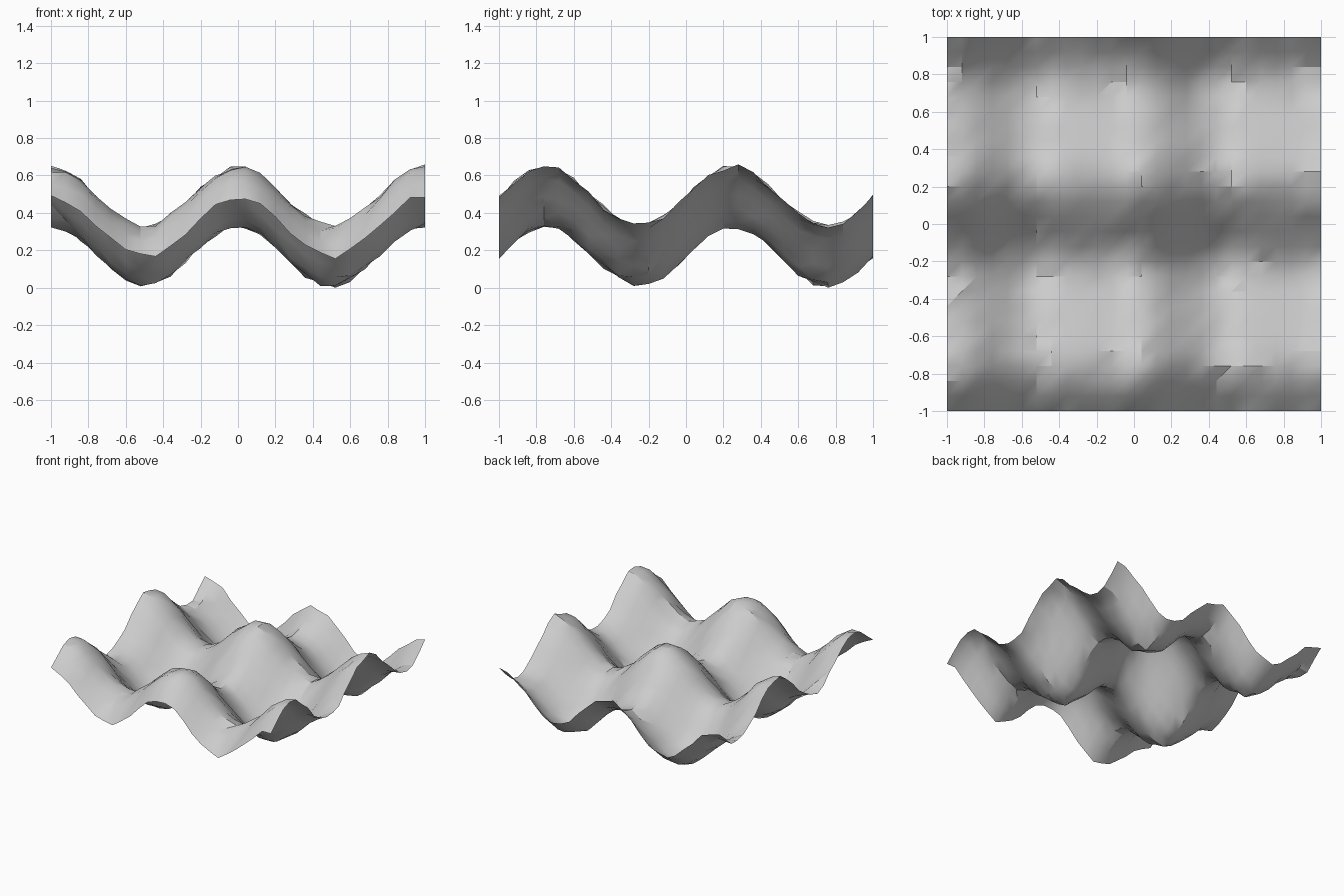
import bpy
import bmesh
import math
import random

cube = bpy.data.objects.get("Cube")
if cube:
    bpy.data.objects.remove(cube, do_unlink=True)

random.seed(42)
CELLS = 25        # grid squares per side
SIZE = 2.0
WAVE = 0.16       # height of each wave
ROUGH = 0.015     # random bumpiness


def height(x, y):
    wave = WAVE * (math.cos(2 * math.pi * x) + math.sin(2 * math.pi * y))
    return wave + random.uniform(-ROUGH, ROUGH)


# Grid of points over the square
bm = bmesh.new()
step = SIZE / CELLS
grid = []
for j in range(CELLS + 1):
    y = -1 + j * step
    row = []
    for i in range(CELLS + 1):
        x = -1 + i * step
        row.append(bm.verts.new((x, y, height(x, y))))
    grid.append(row)

# Two triangles per square, all split along the same diagonal
for j in range(CELLS):
    for i in range(CELLS):
        a, b = grid[j][i], grid[j][i + 1]
        c, d = grid[j + 1][i + 1], grid[j + 1][i]
        bm.faces.new((a, b, c))
        bm.faces.new((a, c, d))

# Rest the lowest point on the ground plane
low = min(v.co.z for v in bm.verts)
for v in bm.verts:
    v.co.z -= low

mesh = bpy.data.meshes.new("rolling_terrain")
bm.to_mesh(mesh)
bm.free()
terrain = bpy.data.objects.new("rolling_terrain", mesh)
bpy.context.collection.objects.link(terrain)

# Plain grey surface
GREY = (0.6, 0.6, 0.6, 1.0)
mat = bpy.data.materials.new("light_grey")
mat.use_nodes = True
mat.diffuse_color = GREY
for node in mat.node_tree.nodes:
    if node.type == "BSDF_PRINCIPLED":
        node.inputs["Base Color"].default_value = GREY
mesh.materials.append(mat)

# Smooth slopes with sharp creases
bpy.ops.object.select_all(action="DESELECT")
terrain.select_set(True)
bpy.context.view_layer.objects.active = terrain
bpy.ops.object.shade_smooth_by_angle(angle=math.radians(30))
